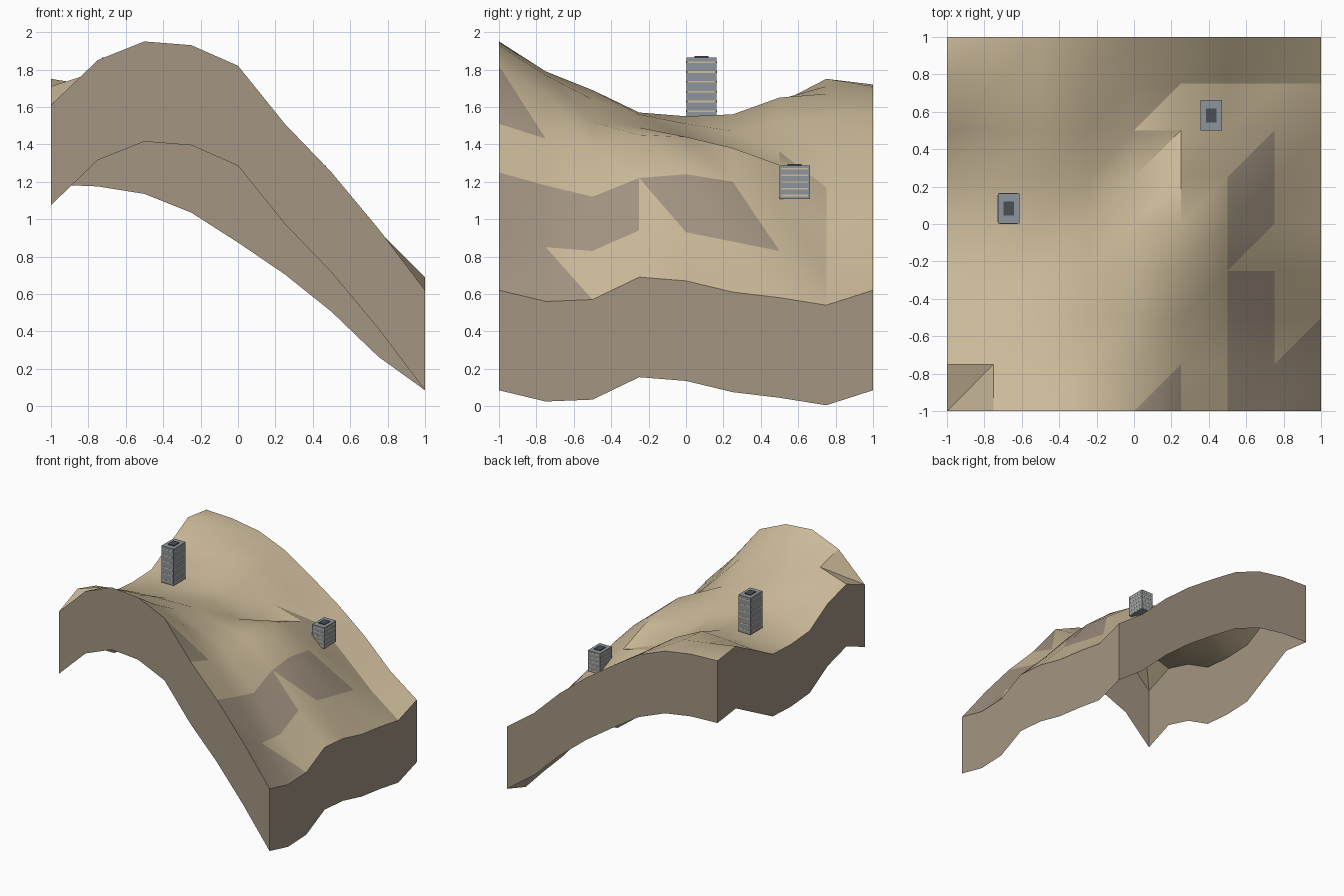
import bpy
import bmesh
import math
from mathutils import Vector

default_cube = bpy.data.objects.get("Cube")
if default_cube:
    bpy.data.objects.remove(default_cube, do_unlink=True)


def make_material(name, red, green, blue):
    material = bpy.data.materials.new(name)
    material.use_nodes = True
    colour = (red, green, blue, 1)
    material.diffuse_color = colour
    shader = next(n for n in material.node_tree.nodes if n.type == "BSDF_PRINCIPLED")
    shader.inputs["Base Color"].default_value = colour
    return material


sand = make_material("sand", .60, .49, .32)
rock = make_material("rock", .37, .30, .225)
concrete = make_material("concrete", .27, .30, .34)
window_cream = make_material("window cream", .62, .52, .32)
roof_grey = make_material("dark roof grey", .07, .08, .09)


def finish(bm, name, materials):
    mesh = bpy.data.meshes.new(name)
    bm.to_mesh(mesh)
    bm.free()
    for material in materials:
        mesh.materials.append(material)
    obj = bpy.data.objects.new(name, mesh)
    bpy.context.collection.objects.link(obj)
    return obj


# Terrain heights in hundredths, rows run front to back, columns along x
HEIGHTS = (
    (161, 185, 195, 193, 182, 151, 125, 95, 62),
    (171, 179, 179, 177, 167, 143, 118, 85, 56),
    (164, 167, 169, 164, 152, 138, 112, 83, 57),
    (150, 155, 157, 156, 149, 145, 122, 94, 69),
    (148, 154, 155, 151, 143, 144, 124, 93, 67),
    (149, 153, 156, 147, 132, 138, 120, 88, 61),
    (162, 164, 165, 153, 136, 129, 106, 83, 58),
    (175, 171, 167, 155, 136, 117, 95, 72, 54),
    (172, 171, 167, 157, 141, 124, 104, 80, 62),
)
SKIRT_DEPTH = .535
ROCK_SLOPE = 1.15


def build_terrain():
    bm = bmesh.new()
    last = len(HEIGHTS) - 1
    grid = [[bm.verts.new((2 * i / last - 1, 2 * j / last - 1, height / 100))
             for i, height in enumerate(row)] for j, row in enumerate(HEIGHTS)]

    # Triangulated ground, steep triangles become bare rock
    for j in range(last):
        for i in range(last):
            a, b = grid[j][i], grid[j][i + 1]
            c, d = grid[j + 1][i + 1], grid[j + 1][i]
            for corners in ((a, b, c), (a, c, d)):
                face = bm.faces.new(corners)
                face.normal_update()
                normal = face.normal
                slope = math.hypot(normal.x, normal.y) / normal.z
                face.material_index = int(slope > ROCK_SLOPE)

    # Rock skirt that follows the border, open underneath
    border = (grid[0] + [row[last] for row in grid[1:]]
              + grid[last][-2::-1] + [row[0] for row in grid[-2:0:-1]])
    drop = Vector((0, 0, SKIRT_DEPTH))
    lower = [bm.verts.new(v.co - drop) for v in border]
    count = len(border)
    for k in range(count):
        n = (k + 1) % count
        face = bm.faces.new((border[n], border[k], lower[k], lower[n]))
        face.material_index = 1

    terrain = finish(bm, "terrain", (sand, rock))
    bpy.ops.object.select_all(action="DESELECT")
    terrain.select_set(True)
    bpy.context.view_layer.objects.active = terrain
    bpy.ops.object.shade_smooth_by_angle(angle=math.radians(30))


def add_box(bm, centre, size, material_index):
    result = bmesh.ops.create_cube(bm, size=1)
    bmesh.ops.scale(bm, vec=size, verts=result["verts"])
    bmesh.ops.translate(bm, vec=centre, verts=result["verts"])
    for face in {f for v in result["verts"] for f in v.link_faces}:
        face.material_index = material_index


def build_tower(name, x, y, base, height, floors):
    width, depth = .115, .162
    bm = bmesh.new()
    add_box(bm, (x, y, base + height / 2), (width, depth, height), 0)

    # Thin lit window bands, one per floor on every side
    storey = height / floors
    for floor in range(floors):
        z = base + storey * (floor + .5)
        add_box(bm, (x, y, z), (width + .002, depth * .88, .009), 1)
        add_box(bm, (x, y, z), (width * .84, depth + .002, .009), 1)

    # Low plant unit on the roof
    add_box(bm, (x, y, base + height), (width * .5, depth * .46, .012), 2)
    finish(bm, name, (concrete, window_cream, roof_grey))


build_terrain()
build_tower("tall_tower", -.67, .083, 1.55, .315, 6)
build_tower("short_tower", .413, .581, 1.108, .18, 5)
